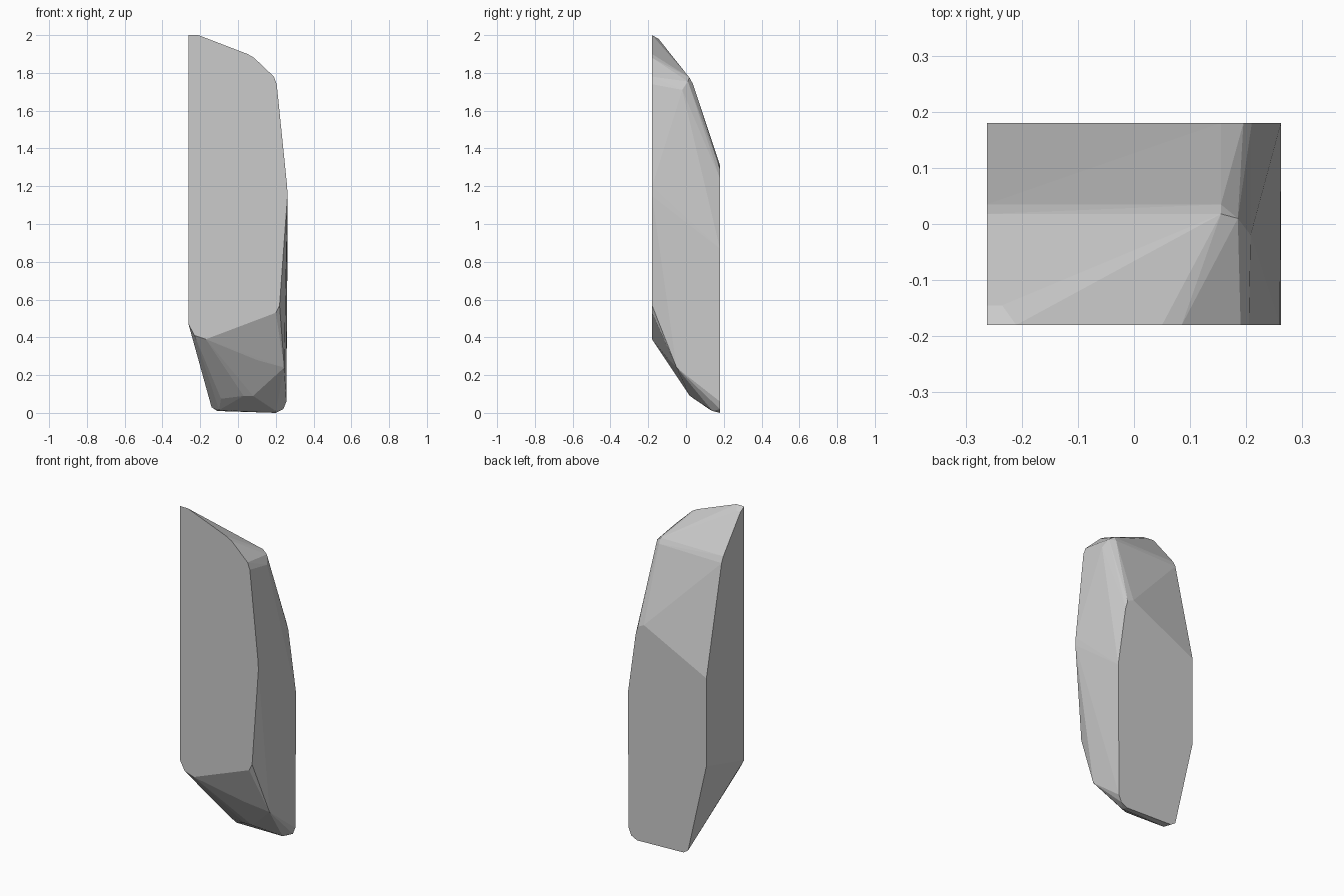
import bpy, bmesh, math

# Flat front outline (x, z) on y = -0.18
front = [(-0.262, 2.0), (-0.21, 2.0), (0.05, 1.9), (0.085, 1.88), (0.19, 1.78),
         (0.205, 1.74), (0.26, 1.2), (0.262, 1.15), (0.22, 0.57), (0.2, 0.53),
         (-0.17, 0.39), (-0.23, 0.41), (-0.262, 0.47)]

# Flat back outline (x, z) on y = 0.18
back = [(-0.262, 1.1), (0.155, 1.31), (0.195, 1.29), (0.21, 1.24), (0.262, 0.87),
        (0.256, 0.06), (0.24, 0.02), (0.2, 0.0), (-0.11, 0.01), (-0.14, 0.03),
        (-0.262, 0.57)]

# Ridge points between the flats: top first, then the chipped lower end
ridge = [(-0.262, -0.145, 1.98), (-0.235, -0.145, 1.98),
         (-0.262, 0.018, 1.775), (0.155, 0.018, 1.775),
         (-0.262, 0.035, 1.74), (0.155, 0.035, 1.745),
         (0.185, 0.01, 1.755), (0.208, -0.02, 1.71),
         (0.245, -0.05, 0.24), (0.22, -0.05, 0.235), (0.1, -0.09, 0.28),
         (0.08, 0.02, 0.09), (0.03, 0.02, 0.09), (-0.09, 0.06, 0.075),
         (-0.1, 0.13, 0.015), (0.2, 0.14, 0.01)]

points = ([(x, -0.18, z) for x, z in front] +
          [(x, 0.18, z) for x, z in back] + ridge)

# Faceted stone block: the convex skin around all the corners
bm = bmesh.new()
for p in points:
    bm.verts.new(p)
result = bmesh.ops.convex_hull(bm, input=bm.verts[:])
loose = [v for v in bm.verts if not v.link_faces]
bmesh.ops.delete(bm, geom=loose, context='VERTS')
bmesh.ops.dissolve_limit(bm, angle_limit=math.radians(0.5),
                         verts=bm.verts[:], edges=bm.edges[:])
bmesh.ops.recalc_face_normals(bm, faces=bm.faces[:])

mesh = bpy.data.meshes.new("stone_block")
bm.to_mesh(mesh)
bm.free()
bpy.context.collection.objects.link(bpy.data.objects.new("stone_block", mesh))
